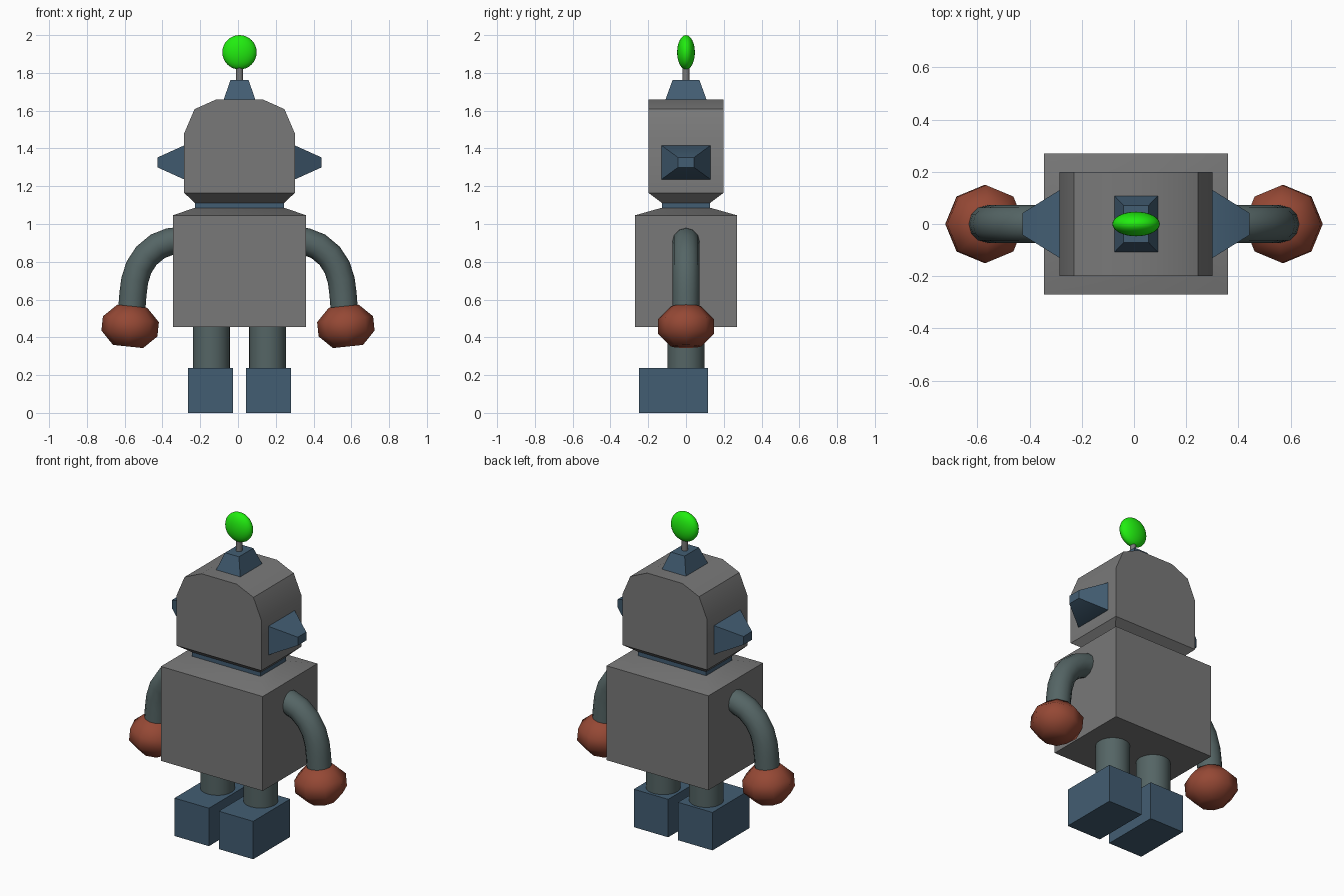
import bpy, math
from math import cos, sin, pi, radians
from mathutils import Vector, Matrix

if "Cube" in bpy.data.objects:
    bpy.data.objects.remove(bpy.data.objects["Cube"])

CX = 0.008  # centre line of body and head


def mat(name, r, g, b):
    m = bpy.data.materials.new(name)
    m.diffuse_color = (r, g, b, 1)
    m.use_nodes = True
    m.node_tree.nodes["Principled BSDF"].inputs["Base Color"].default_value = m.diffuse_color
    return m


GREY = mat("grey", 0.19, 0.19, 0.19)
BLUE = mat("blue", 0.055, 0.11, 0.17)
STEEL = mat("steel", 0.09, 0.13, 0.13)
RED = mat("red", 0.30, 0.065, 0.035)
GREEN = mat("green", 0.015, 0.85, 0.005)


def loft(name, rings, material, angle=30):
    """Skin a list of equal-length point rings and cap both ends."""
    n = len(rings[0])
    verts = [tuple(p) for ring in rings for p in ring]
    faces = [(i * n + j, i * n + (j + 1) % n, (i + 1) * n + (j + 1) % n, (i + 1) * n + j)
             for i in range(len(rings) - 1) for j in range(n)]
    faces += [tuple(reversed(range(n))), tuple(range(len(verts) - n, len(verts)))]
    me = bpy.data.meshes.new(name)
    me.from_pydata(verts, [], faces)
    me.materials.append(material)
    ob = bpy.data.objects.new(name, me)
    bpy.context.collection.objects.link(ob)
    bpy.ops.object.select_all(action='DESELECT')
    ob.select_set(True)
    bpy.context.view_layer.objects.active = ob
    bpy.ops.object.mode_set(mode='EDIT')
    bpy.ops.mesh.select_all(action='SELECT')
    bpy.ops.mesh.normals_make_consistent(inside=False)
    bpy.ops.object.mode_set(mode='OBJECT')
    bpy.ops.object.shade_smooth_by_angle(angle=radians(angle))
    return ob


def rect(z, hx, hy, cx=CX, cy=0):
    return [(cx + sx * hx, cy + sy * hy, z) for sx, sy in ((-1, -1), (1, -1), (1, 1), (-1, 1))]


def circle(c, r, n, u=Vector((1, 0, 0)), v=Vector((0, 1, 0))):
    return [Vector(c) + r * (cos(2 * pi * k / n) * u + sin(2 * pi * k / n) * v) for k in range(n)]


# Torso with bevelled shoulders, and neck
loft("torso", [rect(0.456, 0.352, 0.27), rect(1.046, 0.352, 0.27), rect(1.086, 0.237, 0.128)], GREY)
loft("neck", [rect(1.08, 0.236, 0.127), rect(1.118, 0.236, 0.127)], BLUE)

# Head: rounded-top profile extruded in depth, with a tapered chin
half = [(0.293, 1.165), (0.293, 1.48), (0.238, 1.608), (0.122, 1.66)]
profile = half + [(-x, z) for x, z in reversed(half)]
loft("head", [[(CX + x, y, z) for x, z in profile] for y in (-0.199, 0.199)], GREY)
loft("chin", [rect(1.112, 0.237, 0.128), rect(1.165, 0.293, 0.199)], GREY)

# Antenna
loft("antenna_base", [rect(1.655, 0.085, 0.11), rect(1.762, 0.048, 0.071)], BLUE)
loft("antenna_rod", [circle((CX, 0, z), 0.018, 16) for z in (1.755, 1.85)], GREY)
bpy.ops.mesh.primitive_uv_sphere_add(segments=32, ring_count=16, radius=1, location=(CX, 0, 1.909))
bulb = bpy.context.object
bulb.name = "antenna_bulb"
bulb.scale = (0.091, 0.047, 0.091)
bulb.data.materials.append(GREEN)
bpy.ops.object.shade_smooth()

# Centre line of one arm (x, z)
ARM = [(0.31, 0.912), (0.36, 0.907), (0.425, 0.882), (0.485, 0.832),
       (0.525, 0.77), (0.547, 0.70), (0.556, 0.63), (0.563, 0.54)]

for side, s in (("left", -1), ("right", 1)):
    # Ear
    loft(side + "_ear",
         [[(CX + s * x, a * hy, 1.326 + b * hz) for a, b in ((-1, -1), (1, -1), (1, 1), (-1, 1))]
          for x, hy, hz in ((0.285, 0.13, 0.09), (0.293, 0.13, 0.09), (0.435, 0.042, 0.026))], BLUE)

    # Leg and foot
    loft(side + "_leg", [circle((CX + s * 0.149, 0, z), 0.098, 32) for z in (0.22, 0.47)], STEEL)
    loft(side + "_foot", [rect(z, 0.119, 0.183, CX + s * 0.153, -0.067) for z in (0, 0.237)], BLUE)

    # Arm tube swept along the centre line
    pts = [Vector((s * x, 0, z)) for x, z in ARM]
    rings = []
    for i, p in enumerate(pts):
        t = (pts[min(i + 1, len(pts) - 1)] - pts[max(i - 1, 0)]).normalized()
        v = Vector((0, 1, 0))
        rings.append(circle(p, 0.072, 12, t.cross(v), v))
    loft(side + "_arm", rings, STEEL, 50)

    # Faceted hand, tilted with the end of the arm
    place = Matrix.Translation((s * 0.571, 0, 0.458)) @ Matrix.Rotation(-s * radians(6), 4, 'Y')
    hand = [(-0.107, 0.08), (-0.038, 0.149), (0.038, 0.149), (0.107, 0.08)]
    loft(side + "_hand", [[place @ p for p in circle((0, 0, z), r, 8)] for z, r in hand], RED, 60)
